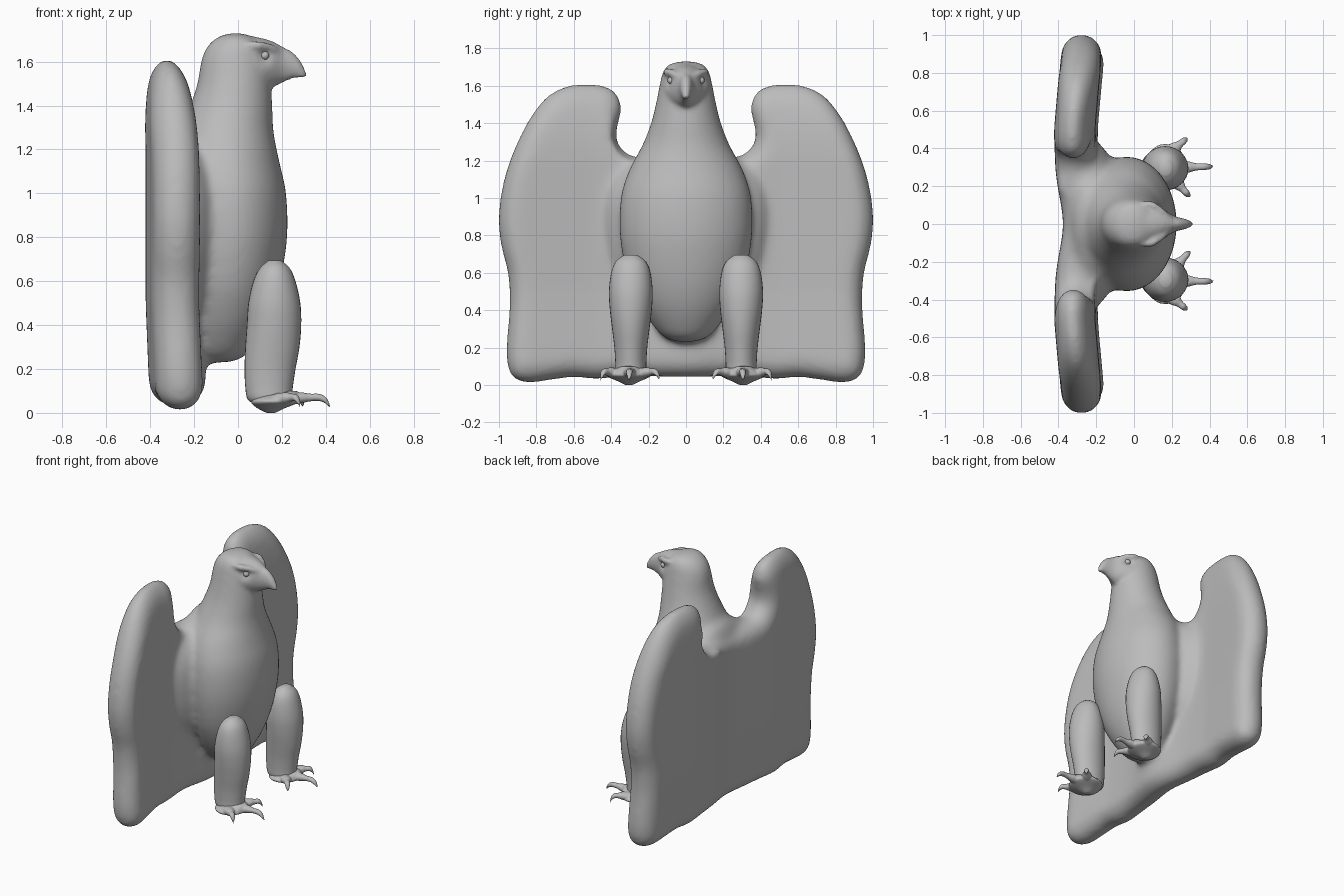
import bpy, bmesh, math
from mathutils import Vector

cube = bpy.data.objects.get("Cube")
if cube:
    bpy.data.objects.remove(cube, do_unlink=True)

grey = bpy.data.materials.new("stone grey")
grey.use_nodes = True
grey.diffuse_color = (0.5, 0.5, 0.5, 1)
grey.node_tree.nodes["Principled BSDF"].inputs["Base Color"].default_value = (0.5, 0.5, 0.5, 1)


def activate(ob):
    bpy.ops.object.select_all(action='DESELECT')
    ob.select_set(True)
    bpy.context.view_layer.objects.active = ob


def loft(name, rings):
    """Skin a list of closed point rings and cap both ends."""
    bm = bmesh.new()
    loops = [[bm.verts.new(p) for p in ring] for ring in rings]
    n = len(loops[0])
    for a, b in zip(loops, loops[1:]):
        for i in range(n):
            j = (i + 1) % n
            bm.faces.new((a[i], a[j], b[j], b[i]))
    bm.faces.new(loops[0][::-1])
    bm.faces.new(loops[-1])
    bmesh.ops.recalc_face_normals(bm, faces=bm.faces)
    me = bpy.data.meshes.new(name)
    bm.to_mesh(me)
    bm.free()
    me.materials.append(grey)
    me.polygons.foreach_set("use_smooth", [True] * len(me.polygons))
    ob = bpy.data.objects.new(name, me)
    bpy.context.collection.objects.link(ob)
    return ob


def ellipse(c, u, v, n=32):
    c, u, v = Vector(c), Vector(u), Vector(v)
    return [c + u * math.cos(2 * math.pi * i / n) + v * math.sin(2 * math.pi * i / n) for i in range(n)]


def spline(pts, steps, closed=False):
    """Resample tuples of any length with a Catmull-Rom curve."""
    n, out = len(pts), []
    pick = (lambda i: pts[i % n]) if closed else (lambda i: pts[max(0, min(n - 1, i))])
    for i in range(n if closed else n - 1):
        for s in range(steps):
            t = s / steps
            out.append(tuple(0.5 * (2 * b + (c - a) * t + (2 * a - 5 * b + 4 * c - d) * t ** 2
                                    + (3 * b - a - 3 * c + d) * t ** 3)
                             for a, b, c, d in zip(pick(i - 1), pick(i), pick(i + 1), pick(i + 2))))
    return out if closed else out + [pts[-1]]


def upright(name, rows, y=0):
    """Stack ellipses from rows of height, back x, front x, half width."""
    return loft(name, [ellipse(((a + b) / 2, y, z), ((b - a) / 2, 0, 0), (0, w, 0))
                       for z, a, b, w in spline(rows, 4)])


def modify(ob, kind, **settings):
    activate(ob)
    mod = ob.modifiers.new(kind, kind)
    for key, value in settings.items():
        setattr(mod, key, value)
    bpy.ops.object.modifier_apply(modifier=mod.name)


def fuse(parts, name, voxel, rounds):
    """Join parts into one softened skin."""
    activate(parts[0])
    for p in parts:
        p.select_set(True)
    bpy.ops.object.join()
    parts[0].name = name
    modify(parts[0], 'REMESH', mode='VOXEL', voxel_size=voxel, use_smooth_shade=True)
    modify(parts[0], 'SMOOTH', factor=0.5, iterations=rounds)
    return parts[0]


def ramp(v, start, end):
    return min(1, max(0, (v - start) / (end - start)))


# Spread wings and tail: one outline, rounded over its thickness
half = [(0.12, 1.22), (0.25, 1.22), (0.32, 1.24), (0.37, 1.31), (0.36, 1.4), (0.34, 1.48), (0.37, 1.565),
        (0.45, 1.607), (0.6, 1.61), (0.72, 1.565), (0.82, 1.455), (0.91, 1.285), (0.975, 1.1), (1.005, 0.9),
        (0.99, 0.74), (0.955, 0.6), (0.945, 0.45), (0.955, 0.3), (0.962, 0.15), (0.935, 0.045), (0.85, 0.01),
        (0.72, 0.025), (0.6, 0.04), (0.48, 0.03), (0.3, 0.045), (0.1, 0.04)]
outline = spline(half + [(-y, z) for y, z in reversed(half)], 4, closed=True)
count = len(outline)
thick, edge = 0.108, 0.11
rings = []
for k in range(-6, 7):
    ang = k / 6 * math.pi / 2
    ring = []
    for i, (y, z) in enumerate(outline):
        (y0, z0), (y1, z1) = outline[i - 2], outline[(i + 2) % count]
        inward = Vector((z1 - z0, y0 - y1)).normalized() * edge * (1 - math.cos(ang))
        ring.append((thick * math.sin(ang), y + inward.x, z + inward.y))
    rings.append(ring)
wings = loft("wings", rings)
modify(wings, 'REMESH', mode='VOXEL', voxel_size=0.02)
for v in wings.data.vertices:
    y, z = abs(v.co.y), v.co.z
    v.co.x *= 1 - 0.4 * ramp(z, 1.25, 1.6) ** 2
    v.co.x += (-0.313 + 0.02 * ramp(z, 0.5, 0) + 0.045 * math.exp(-(y / 0.2) ** 2)
               + 0.035 * ramp(y, 0.5, 0.9) - 0.015 * ramp(z, 1.2, 1.6))

# Torso, neck and skull
torso = upright("torso", [
    (0.23, -0.14, -0.04, 0.04), (0.255, -0.2, 0.03, 0.12), (0.335, -0.24, 0.09, 0.19),
    (0.45, -0.27, 0.148, 0.26), (0.6, -0.29, 0.193, 0.32), (0.8, -0.3, 0.225, 0.355),
    (1.0, -0.3, 0.22, 0.35), (1.15, -0.3, 0.188, 0.305), (1.28, -0.27, 0.163, 0.235),
    (1.4, -0.22, 0.158, 0.188), (1.5, -0.186, 0.153, 0.163), (1.6, -0.171, 0.148, 0.143),
    (1.67, -0.143, 0.13, 0.128), (1.715, -0.09, 0.07, 0.097), (1.73, -0.04, 0.02, 0.04)])

# Shoulder mass that carries the torso into the wings
shoulders = upright("shoulders", [
    (0.35, -0.27, -0.19, 0.15), (0.5, -0.33, -0.12, 0.33), (0.7, -0.35, -0.08, 0.41),
    (0.95, -0.35, -0.07, 0.43), (1.12, -0.35, -0.1, 0.38), (1.22, -0.33, -0.14, 0.25), (1.29, -0.29, -0.2, 0.1)])
trunk = fuse([torso, wings, shoulders], "trunk", 0.018, 14)

# Face and hooked beak: rows of x, low z, high z, half width
face = [(-0.05, 1.47, 1.725, 0.12), (0.04, 1.47, 1.72, 0.127), (0.11, 1.475, 1.707, 0.11),
        (0.16, 1.485, 1.692, 0.078), (0.205, 1.505, 1.668, 0.046), (0.25, 1.522, 1.645, 0.032),
        (0.285, 1.525, 1.605, 0.024), (0.305, 1.52, 1.565, 0.016), (0.312, 1.53, 1.55, 0.006)]
beak = loft("beak", [ellipse((x, 0, (a + b) / 2), (0, w, 0), (0, 0, (b - a) / 2)) for x, a, b, w in spline(face, 3)])

# Brow ridges sloping toward the beak
brows = []
for s in (-1, 1):
    ridge = [(0.04, 0.108, 1.678, 0.012), (0.1, 0.1, 1.672, 0.022),
             (0.15, 0.07, 1.662, 0.02), (0.19, 0.04, 1.65, 0.01)]
    brows.append(loft("brow", [ellipse((x, s * y, z), (0, r, 0), (0, 0, r), 16)
                               for x, y, z, r in spline(ridge, 3)]))

# Add the face to the trunk and press in the eye sockets
body = fuse([trunk, beak] + brows, "body_with_wings", 0.013, 5)
for v in body.data.vertices:
    socket = Vector((0.125, math.copysign(0.1, v.co.y), 1.625))
    v.co.y *= 1 - 0.17 * math.exp(-((v.co - socket).length / 0.035) ** 2)

for side, s in (("left", 1), ("right", -1)):
    # Eye
    bpy.ops.mesh.primitive_uv_sphere_add(segments=16, ring_count=10, radius=0.02,
                                         location=(0.122, s * 0.079, 1.628))
    eye = bpy.context.object
    eye.name = side + "_eye"
    eye.data.materials.append(grey)
    bpy.ops.object.shade_smooth()

    # Feathered leg
    upright(side + "_leg", [
        (0.035, 0.09, 0.19, 0.05), (0.06, 0.045, 0.24, 0.08), (0.12, 0.033, 0.25, 0.083),
        (0.2, 0.03, 0.262, 0.088), (0.3, 0.033, 0.28, 0.1), (0.4, 0.04, 0.288, 0.112),
        (0.5, 0.047, 0.284, 0.117), (0.6, 0.07, 0.262, 0.105), (0.66, 0.1, 0.235, 0.08),
        (0.695, 0.14, 0.195, 0.035)], s * 0.295)

    # Flat foot pad
    parts = [upright("pad", [(0.0, 0.13, 0.17, 0.02), (0.02, 0.09, 0.21, 0.06),
                             (0.045, 0.06, 0.27, 0.115), (0.065, 0.07, 0.275, 0.11),
                             (0.1, 0.13, 0.27, 0.04)], s * 0.305)]

    # Clawed toes: start, angle and reach, then rows of reach, height, half width, half height
    toes = [((0.19, 0.3), 1, 0.23), ((0.18, 0.37), 40, 0.135), ((0.2, 0.25), -48, 0.145)]
    for (x, y), degrees, reach in toes:
        d = Vector((math.cos(math.radians(degrees)), s * math.sin(math.radians(degrees)), 0))
        across = Vector((-d.y, d.x, 0))
        rows = [(0, 0.06, 0.045, 0.03), (0.4, 0.068, 0.032, 0.026), (0.6, 0.07, 0.02, 0.018),
                (0.8, 0.07, 0.018, 0.017), (0.93, 0.053, 0.014, 0.015), (1, 0.026, 0.005, 0.007)]
        parts.append(loft("toe", [ellipse(Vector((x, s * y, z)) + d * t * reach, across * w, (0, 0, h), 16)
                                  for t, z, w, h in spline(rows, 3)]))
    fuse(parts, side + "_foot", 0.006, 3)
